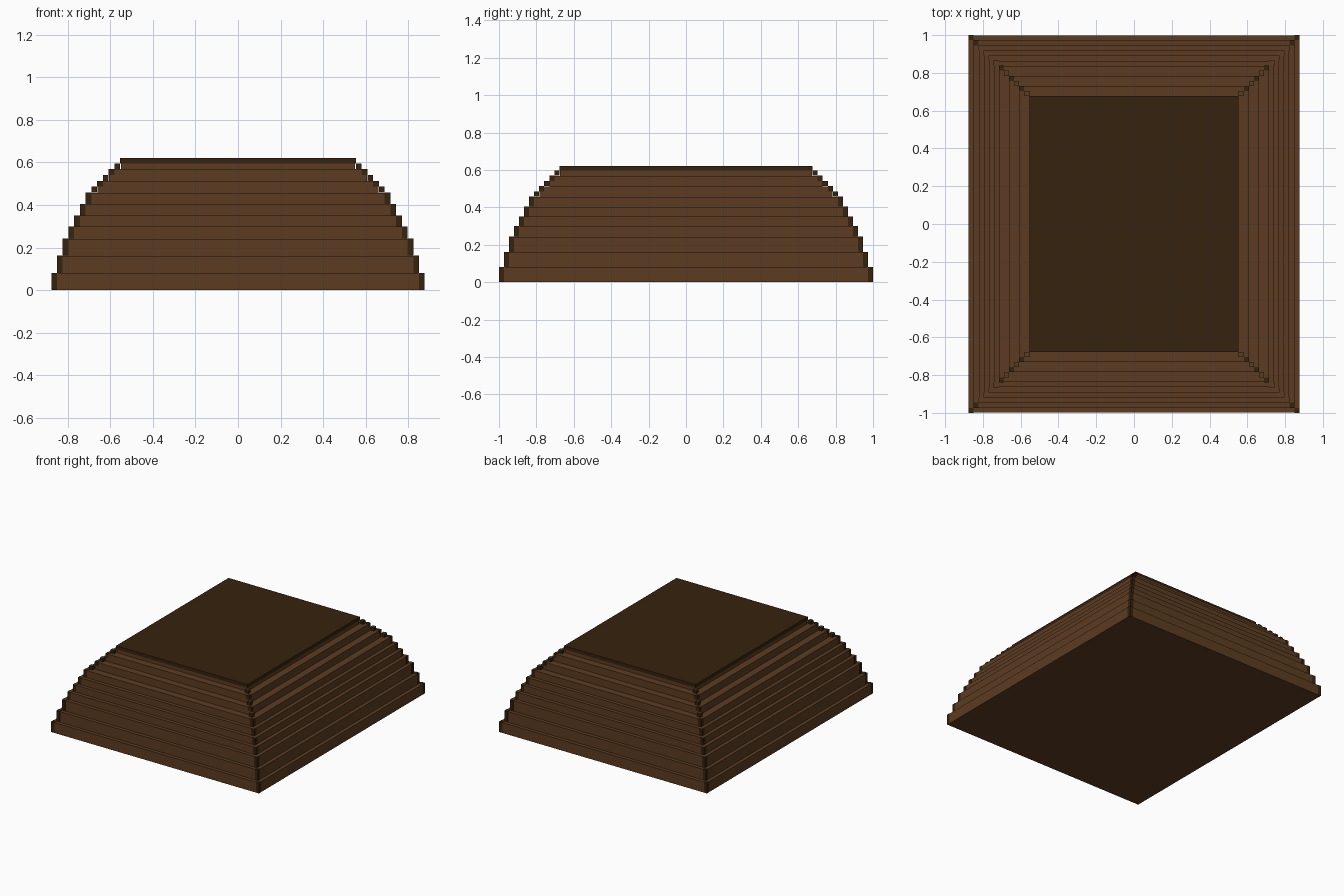
import bpy

if "Cube" in bpy.data.objects:
    bpy.data.objects.remove(bpy.data.objects["Cube"], do_unlink=True)


def material(name, rgb):
    m = bpy.data.materials.new(name)
    m.use_nodes = True
    m.diffuse_color = (*rgb, 1)
    m.node_tree.nodes["Principled BSDF"].inputs["Base Color"].default_value = (*rgb, 1)
    return m


BROWN = material("warm brown wood", (0.107, 0.045, 0.016))
DARK = material("dark brown wood", (0.037, 0.016, 0.0044))


def box(name, x0, x1, y0, y1, z0, z1, mat, top=None):
    """Axis-aligned box; its upward face may take a second material."""
    bpy.ops.mesh.primitive_cube_add(
        size=1, location=((x0 + x1) / 2, (y0 + y1) / 2, (z0 + z1) / 2))
    ob = bpy.context.object
    ob.name = name
    for v in ob.data.vertices:
        v.co.x *= x1 - x0
        v.co.y *= y1 - y0
        v.co.z *= z1 - z0
    ob.data.materials.append(mat)
    if top:
        ob.data.materials.append(top)
        for f in ob.data.polygons:
            if f.normal.z > 0.5:
                f.material_index = 1
    return ob


# Every tier steps inward by the same amount; the top heights set the curve
STEP = 0.0269
HALF_X, HALF_Y = 0.877, 1.0
TOPS = [0.081, 0.162, 0.243, 0.30, 0.352, 0.404, 0.458,
        0.486, 0.514, 0.541, 0.57, 0.596, 0.622]
CORNER_ONLY = (7, 9, 11)      # half steps that exist only at the corners
DARK_TOPPED = (0, 1, 6, 8, 10)
GAP = 0.0015                  # corner blocks stand slightly proud

slab_bottom = 0.0
post_bottom = 0.001
last = len(TOPS) - 1
for i, top in enumerate(TOPS):
    hx, hy = HALF_X - i * STEP, HALF_Y - i * STEP

    # Roof courses, the uppermost carrying a dark cap
    if i not in CORNER_ONLY:
        slab_top = TOPS[i - 1] if i == last else top - GAP
        inset = 0.004 if i == last else GAP
        box(f"roof_course_{i + 1}", -hx + inset, hx - inset,
            -hy + inset, hy - inset, slab_bottom, slab_top, BROWN)
        slab_bottom = slab_top
    if i == last:
        box("roof_cap", -hx, hx, -hy, hy, TOPS[i - 1], top, DARK)
        break

    # Dark blocks climbing the four hips
    for sx, side in ((1, "left"), (-1, "right")):
        for sy, end in ((-1, "front"), (1, "back")):
            xs = sorted((sx * hx, sx * (hx - STEP)))
            ys = sorted((sy * hy, sy * (hy - STEP)))
            box(f"hip_block_{end}_{side}_{i + 1}", *xs, *ys, post_bottom, top,
                DARK, DARK if i in DARK_TOPPED else BROWN)
    post_bottom = top
